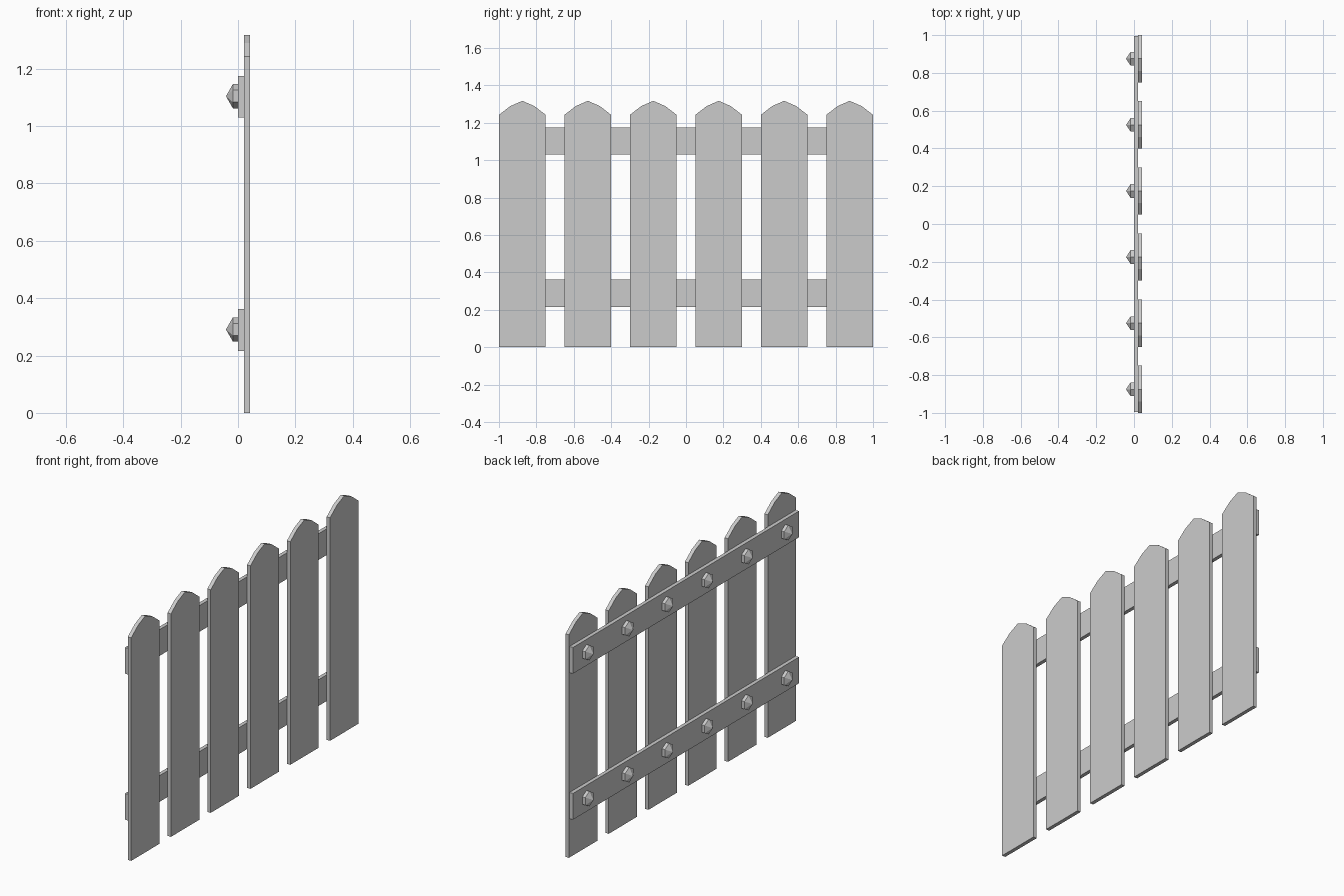
import bpy, bmesh
from math import pi, cos, sin

if "Cube" in bpy.data.objects:
    bpy.data.objects.remove(bpy.data.objects["Cube"])

CENTRES = [-0.875 + 0.35 * i for i in range(6)]


def make_object(name, bm):
    bmesh.ops.recalc_face_normals(bm, faces=bm.faces[:])
    mesh = bpy.data.meshes.new(name)
    bm.to_mesh(mesh)
    bm.free()
    obj = bpy.data.objects.new(name, mesh)
    bpy.context.collection.objects.link(obj)
    return obj


def extrude_profile(name, profile, x0, x1):
    """Solid from a (y, z) outline, extruded along x."""
    bm = bmesh.new()
    face = bm.faces.new([bm.verts.new((x0, y, z)) for y, z in profile])
    ext = bmesh.ops.extrude_face_region(bm, geom=[face])
    verts = [v for v in ext["geom"] if isinstance(v, bmesh.types.BMVert)]
    bmesh.ops.translate(bm, verts=verts, vec=(x1 - x0, 0, 0))
    return make_object(name, bm)


def hex_bolt(name, y, z, r=0.042):
    """Six-sided bolt head with a pointed cap facing -x."""
    bm = bmesh.new()
    rings = []
    for x in (0.0, -0.018):
        rings.append([bm.verts.new((x, y + r * sin(i * pi / 3), z + r * cos(i * pi / 3)))
                      for i in range(6)])
    tip = bm.verts.new((-0.042, y, z))
    base, rim = rings
    bm.faces.new(base)
    for i in range(6):
        j = (i + 1) % 6
        bm.faces.new((base[i], base[j], rim[j], rim[i]))
        bm.faces.new((rim[i], rim[j], tip))
    return make_object(name, bm)


# Pickets with a shallow pointed arch on top
for n, c in enumerate(CENTRES, 1):
    outline = [(-0.125, 0), (0.125, 0), (0.125, 1.242), (0.064, 1.289),
               (0, 1.317), (-0.064, 1.289), (-0.125, 1.242)]
    extrude_profile(f"picket_{n}", [(c + y, z) for y, z in outline], 0.021, 0.042)

# Rails behind the pickets, with one bolt per picket
for label, low, high, bolt_z in (("lower", 0.216, 0.362, 0.291),
                                 ("upper", 1.029, 1.175, 1.104)):
    extrude_profile(f"{label}_rail",
                    [(-0.994, low), (0.994, low), (0.994, high), (-0.994, high)], 0.0, 0.021)
    for n, c in enumerate(CENTRES, 1):
        hex_bolt(f"{label}_bolt_{n}", c, bolt_z)
